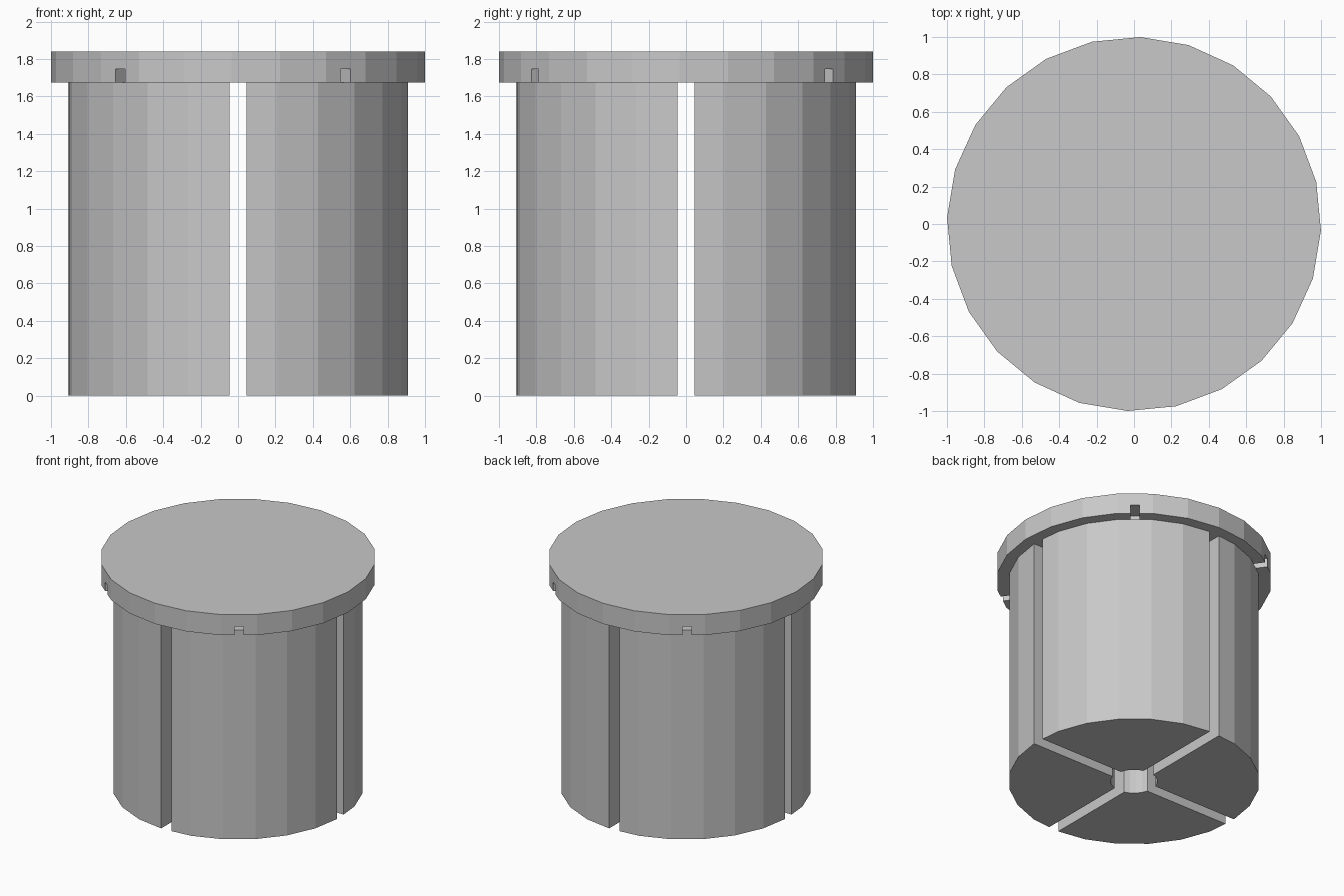
import bpy
import bmesh
from math import radians, sin, cos, asin, degrees
from mathutils import Vector, Matrix

if "Cube" in bpy.data.objects:
    bpy.data.objects.remove(bpy.data.objects["Cube"], do_unlink=True)

CAP_R, LEG_R, HOLE_R = 1.0, 0.912, 0.17
CAP_BOTTOM, CAP_TOP = 1.675, 1.84
HALF_GAP = 0.045
SIDES, TURN = 24, -2.0
STEP = 360 / SIDES

grey = bpy.data.materials.new("plain_grey")
grey.use_nodes = True
grey.diffuse_color = (0.58, 0.58, 0.58, 1)
grey.node_tree.nodes["Principled BSDF"].inputs["Base Color"].default_value = grey.diffuse_color


def polar(radius, angle):
    a = radians(angle)
    return Vector((radius * cos(a), radius * sin(a), 0))


def prism(name, outline, z0, z1, spin=0):
    """Extrude a flat outline upward and turn it about z."""
    bm = bmesh.new()
    face = bm.faces.new([bm.verts.new((p.x, p.y, z0)) for p in outline])
    new = bmesh.ops.extrude_face_region(bm, geom=[face])["geom"]
    top = [v for v in new if isinstance(v, bmesh.types.BMVert)]
    bmesh.ops.translate(bm, verts=top, vec=(0, 0, z1 - z0))
    bmesh.ops.rotate(bm, verts=bm.verts, matrix=Matrix.Rotation(radians(spin), 3, "Z"))
    bmesh.ops.recalc_face_normals(bm, faces=bm.faces)
    mesh = bpy.data.meshes.new(name)
    bm.to_mesh(mesh)
    bm.free()
    mesh.materials.append(grey)
    obj = bpy.data.objects.new(name, mesh)
    bpy.context.collection.objects.link(obj)
    return obj


# Cap disc
cap = prism("cap", [polar(CAP_R, TURN + STEP * i) for i in range(SIDES)], CAP_BOTTOM, CAP_TOP)

# Small square notches under the cap rim, centred on four of its facets
cutters = []
for facet in (3, 8, 15, 20):
    box = [Vector((x, y, 0)) for x, y in ((0.83, -0.033), (1.1, -0.033), (1.1, 0.033), (0.83, 0.033))]
    cutter = prism("notch_cutter", box, CAP_BOTTOM - 0.1, CAP_BOTTOM + 0.07,
                   TURN + STEP * (facet + 0.5))
    cutter.hide_render = True
    cutters.append(cutter)
    mod = cap.modifiers.new("notch", "BOOLEAN")
    mod.operation = "DIFFERENCE"
    mod.solver = "EXACT"
    mod.object = cutter

# Bake the notches and drop the cutters
bpy.context.view_layer.update()
baked = bpy.data.meshes.new_from_object(cap.evaluated_get(bpy.context.evaluated_depsgraph_get()))
cap.modifiers.clear()
cap.data = baked
for cutter in cutters:
    bpy.data.objects.remove(cutter, do_unlink=True)

# Quarter-round leg outline: faceted outside, trimmed at the gaps, hollowed at the centre
outer = [polar(LEG_R, TURN + STEP * i) for i in range(SIDES // 4 + 1)]
first = outer[0].lerp(outer[1], (HALF_GAP - outer[0].y) / (outer[1].y - outer[0].y))
last = outer[-2].lerp(outer[-1], (HALF_GAP - outer[-2].x) / (outer[-1].x - outer[-2].x))
edge = degrees(asin(HALF_GAP / HOLE_R))
inner = [polar(HOLE_R, 90 - edge - (90 - 2 * edge) * i / 4) for i in range(5)]
profile = [first] + outer[1:-1] + [last] + inner

# Four legs around the centre
for i, name in enumerate(("back_left", "back_right", "front_right", "front_left")):
    prism(name + "_leg", profile, 0, CAP_BOTTOM, 90 * i)
